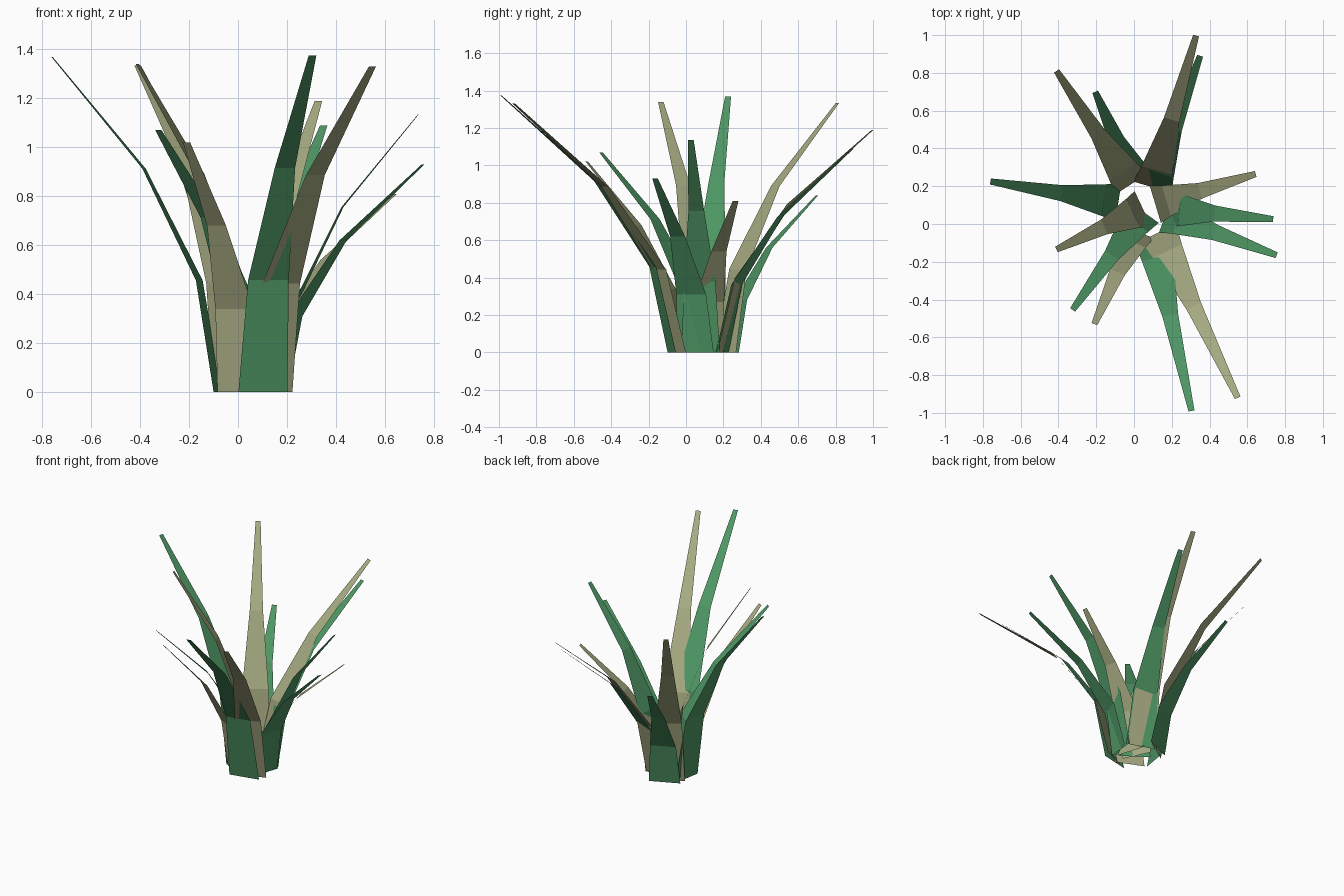
import bpy
from math import radians
from mathutils import Vector, Matrix

cube = bpy.data.objects.get("Cube")
if cube:
    bpy.data.objects.remove(cube, do_unlink=True)


def make_material(name, rgb):
    mat = bpy.data.materials.new(name)
    mat.use_nodes = True
    mat.diffuse_color = (*rgb, 1)
    mat.node_tree.nodes["Principled BSDF"].inputs["Base Color"].default_value = (*rgb, 1)
    return mat


green = make_material("leaf_green", (0.076, 0.305, 0.127))
khaki = make_material("dry_khaki", (0.38, 0.40, 0.22))

CENTRE = Vector((0.065, 0.09, 0))
WIDTHS = (0.205, 0.17, 0.085, 0.032)   # from root to tip


def blade(name, mat, angle, root, reach, height):
    """Flat three-segment blade that bends outward along a parabola."""
    turn = Matrix.Rotation(radians(angle), 3, "Z")
    verts, faces = [], []
    for i, width in enumerate(WIDTHS):
        t = i / (len(WIDTHS) - 1)
        for side in (-0.5, 0.5):
            local = Vector((root + reach * t * t, side * width, height * t))
            verts.append(CENTRE + turn @ local)
        if i:
            a = 2 * i
            faces.append((a - 2, a, a + 1, a - 1))
    mesh = bpy.data.meshes.new(name)
    mesh.from_pydata(verts, [], faces)
    mesh.materials.append(mat)
    obj = bpy.data.objects.new(name, mesh)
    bpy.context.collection.objects.link(obj)


# colour, heading, root distance, outward reach, height
BLADES = [
    (khaki, 73.8, 0.11, 0.835, 1.19),
    (green, 70.4, 0.11, 0.74, 1.09),
    (khaki, 16.8, 0.05, 0.555, 0.81),
    (green, -5.5, 0.115, 0.56, 1.135),
    (green, -20.3, 0.11, 0.626, 0.93),
    (khaki, -64.4, 0.15, 0.97, 1.33),
    (green, -77.5, 0.17, 0.936, 1.375),
    (khaki, -113.9, 0.136, 0.542, 1.02),
    (green, -125.6, 0.03, 0.64, 1.07),
    (khaki, -154.7, 0.02, 0.506, 1.34),
    (green, 170.7, 0.15, 0.686, 1.37),
    (khaki, 123.4, 0.145, 0.718, 1.335),
    (green, 113.9, 0.165, 0.502, 0.84),
]
for number, (mat, angle, root, reach, height) in enumerate(BLADES, 1):
    blade(f"grass_blade_{number}", mat, angle, root, reach, height)
